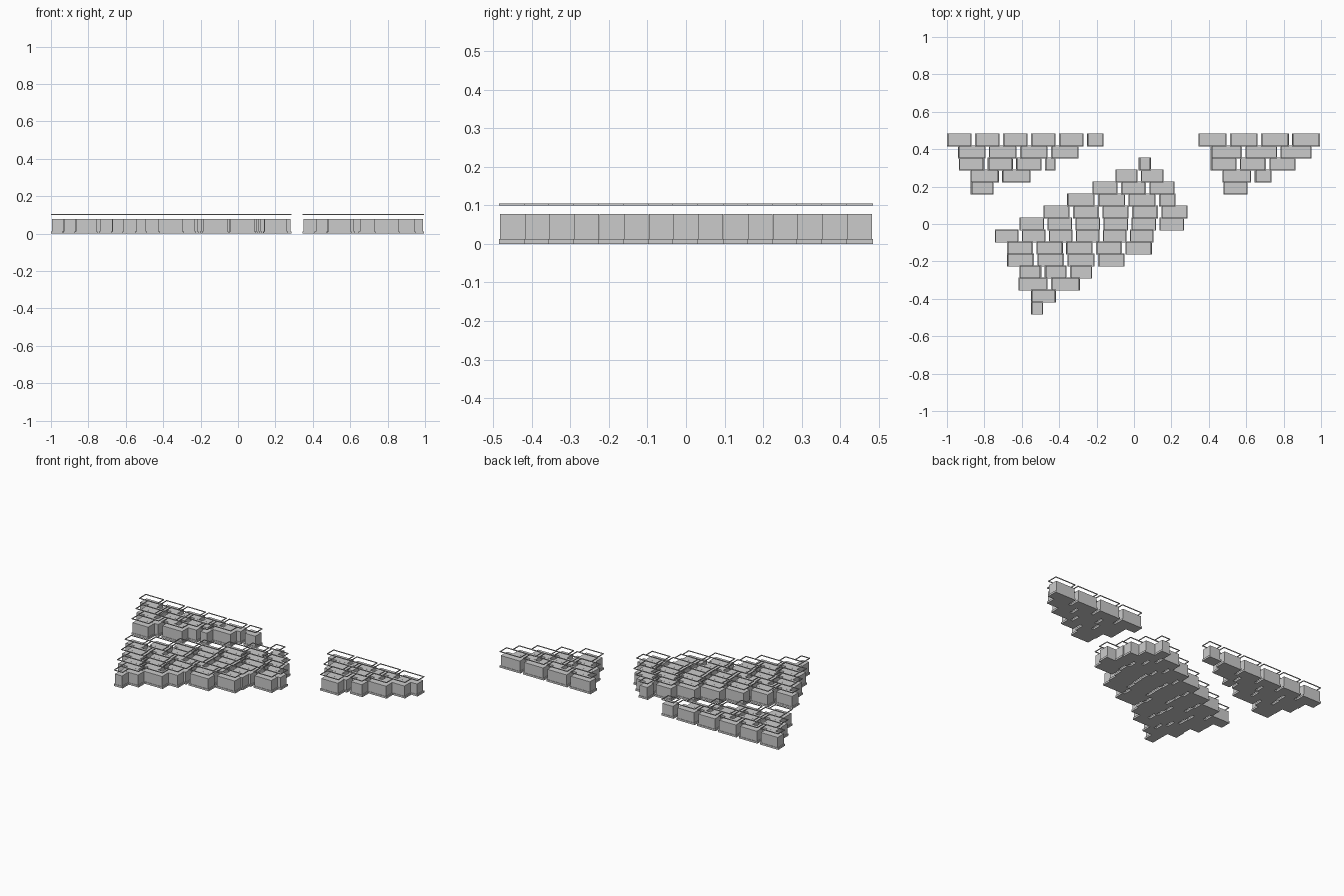
import bpy, bmesh

if "Cube" in bpy.data.objects:
    bpy.data.objects.remove(bpy.data.objects["Cube"])

PITCH, GAP = 0.0643, 0.018
BASE_D, BODY_D = 0.0695, 0.064
INSET = 0.006          # body set in from the base at each end
BAR, BAR_H = 0.004, 0.005

# courses from back to front: (start x, end x, number of blocks)
courses = [
    [(-1, -.27, 5), (-.25, -.163, 1), (.345, .995, 4)],
    [(-.94, -.297, 4), (.41, .95, 3)],
    [(-.935, -.495, 3), (-.477, -.42, 1), (.025, .09, 1), (.41, .863, 3)],
    [(-.875, -.553, 2), (-.1, .158, 2), (.473, .625, 1), (.645, .735, 1)],
    [(-.873, -.75, 1), (-.223, .217, 3), (.478, .608, 1)],
    [(-.357, .115, 3), (.133, .223, 1)],
    [(-.485, .287, 5)],
    [(-.613, .267, 6)],
    [(-.743, .105, 6)],
    [(-.68, .095, 5)],
    [(-.678, -.05, 4)],
    [(-.613, -.225, 3)],
    [(-.617, -.29, 2)],
    [(-.55, -.418, 1)],
    [(-.55, -.487, 1)],
]


def add_box(bm, x0, x1, y0, y1, z0, z1):
    v = [bm.verts.new((x, y, z)) for z in (z0, z1)
         for x, y in ((x0, y0), (x1, y0), (x1, y1), (x0, y1))]
    for f in ((3, 2, 1, 0), (4, 5, 6, 7), (0, 1, 5, 4),
              (1, 2, 6, 5), (2, 3, 7, 6), (3, 0, 4, 7)):
        bm.faces.new([v[i] for i in f])


def finish(name, bm):
    mesh = bpy.data.meshes.new(name)
    bm.to_mesh(mesh)
    bm.free()
    bpy.context.collection.objects.link(bpy.data.objects.new(name, mesh))


bases, bodies, frames = bmesh.new(), bmesh.new(), bmesh.new()
for row, runs in enumerate(courses):
    y = (7 - row) * PITCH
    for start, end, n in runs:
        w = (end - start - GAP * (n - 1)) / n
        for i in range(n):
            a = start + i * (w + GAP)
            b = a + w
            h = BASE_D / 2
            # thin foot plate and block
            add_box(bases, a, b, y - h, y + h, 0, 0.012)
            add_box(bodies, a + INSET, b - INSET, y - BODY_D / 2, y + BODY_D / 2, 0.012, 0.078)
            # open rectangular frame hovering above the block
            z0, z1 = 0.1, 0.1 + BAR_H
            add_box(frames, a, b, y - h, y - h + BAR, z0, z1)
            add_box(frames, a, b, y + h - BAR, y + h, z0, z1)
            add_box(frames, a, a + BAR, y - h + BAR, y + h - BAR, z0, z1)
            add_box(frames, b - BAR, b, y - h + BAR, y + h - BAR, z0, z1)

finish("block_bases", bases)
finish("block_bodies", bodies)
finish("top_frames", frames)
